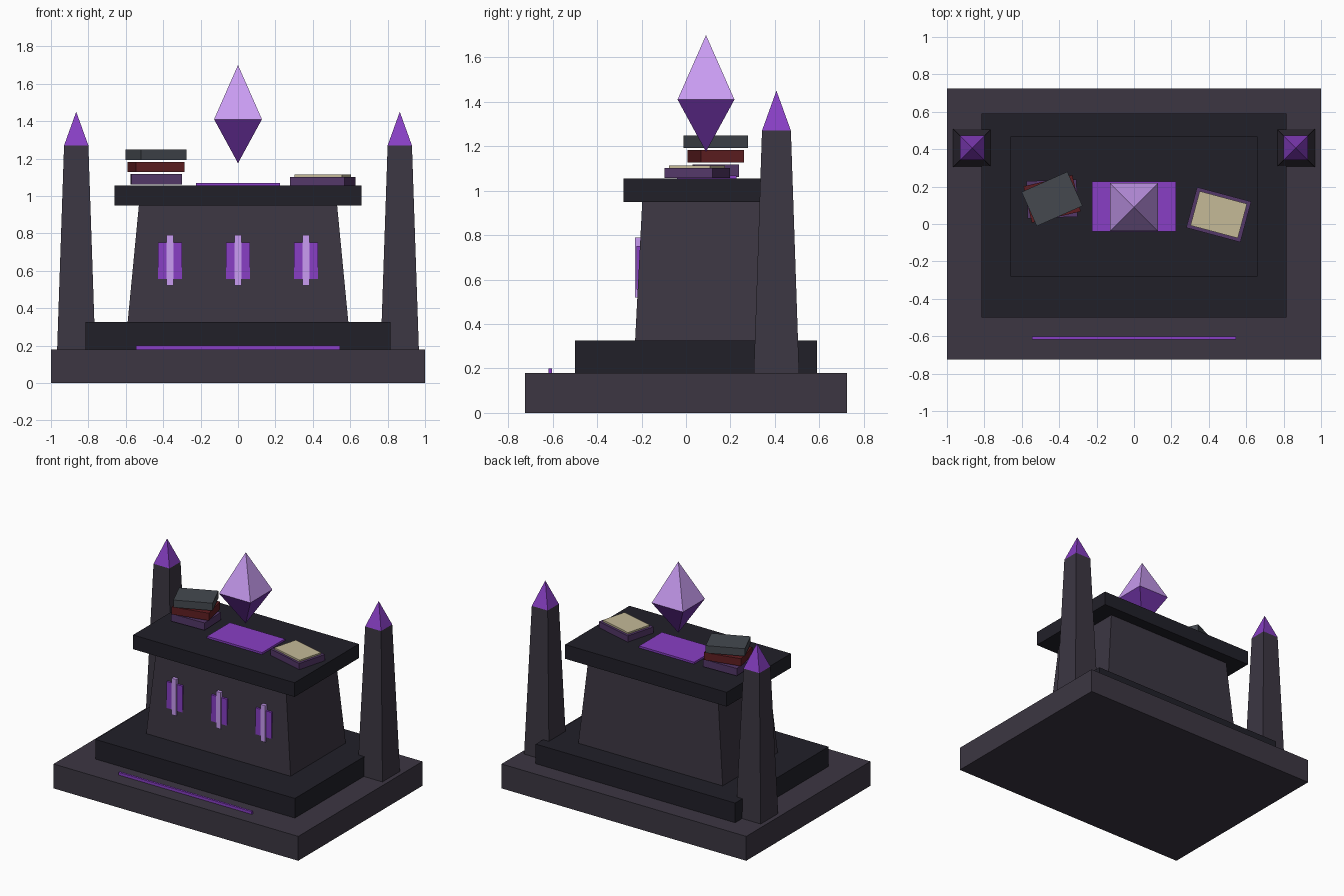
import bpy, bmesh
from math import radians
from mathutils import Matrix

if "Cube" in bpy.data.objects:
    bpy.data.objects.remove(bpy.data.objects["Cube"])


def material(name, r, g, b):
    m = bpy.data.materials.new(name)
    m.diffuse_color = [(c / 255) ** 2.2 for c in (r, g, b)] + [1]
    m.use_nodes = True
    m.node_tree.nodes["Principled BSDF"].inputs["Base Color"].default_value = m.diffuse_color
    return m


STONE = material("stone", 62, 57, 68)
DARK = material("dark_stone", 38, 37, 45)
PURPLE = material("purple", 135, 65, 195)
LIGHT = material("light_purple", 200, 155, 242)
DEEP = material("deep_purple", 112, 55, 165)
PLUM = material("plum_cover", 84, 58, 104)
RED = material("red_cover", 95, 35, 38)
GREY = material("grey_cover", 70, 74, 80)
PAPER = material("paper", 195, 184, 150)


def loft(name, mat, centre, levels, rot=0):
    """Stack of rectangles (half x, half y, z); a zero-size level becomes a point."""
    bm = bmesh.new()
    rings = []
    for hx, hy, z in levels:
        corners = [(-1, -1), (1, -1), (1, 1), (-1, 1)] if hx else [(0, 0)]
        rings.append([bm.verts.new((sx * hx, sy * hy, z)) for sx, sy in corners])
    for a, b in zip(rings, rings[1:]):
        for i in range(4):
            j = (i + 1) % 4
            quad = [a[i % len(a)], a[j % len(a)], b[j % len(b)], b[i % len(b)]]
            bm.faces.new(list(dict.fromkeys(quad)))
    for ring in (rings[0], rings[-1]):
        if len(ring) == 4:
            bm.faces.new(ring)
    bmesh.ops.recalc_face_normals(bm, faces=bm.faces)
    bm.transform(Matrix.Rotation(radians(rot), 4, 'Z'))
    mesh = bpy.data.meshes.new(name)
    bm.to_mesh(mesh)
    bm.free()
    mesh.materials.append(mat)
    ob = bpy.data.objects.new(name, mesh)
    ob.location = (*centre, 0)
    bpy.context.collection.objects.link(ob)
    return ob


def box(name, mat, centre, size, z0, z1, rot=0):
    hx, hy = size[0] / 2, size[1] / 2
    return loft(name, mat, centre, [(hx, hy, z0), (hx, hy, z1)], rot)


# Stepped plinth, tapered altar body and table slab
box("base", STONE, (0, 0), (2, 1.45), 0, 0.18)
box("step", DARK, (0, 0.045), (1.63, 1.09), 0.18, 0.325)
loft("altar_body", STONE, (0, 0.093), [(0.59, 0.322, 0.325), (0.53, 0.29, 0.95)])
box("altar_top", DARK, (0, 0.093), (1.32, 0.75), 0.95, 1.055)

# Glowing strip on the base and cloth on the table
box("glow_strip", PURPLE, (0, -0.61), (1.09, 0.016), 0.18, 0.2)
box("altar_cloth", PURPLE, (0, 0.093), (0.45, 0.267), 1.055, 1.069)

# Runes on the front face
for i, x in enumerate((-0.364, 0, 0.364)):
    box(f"rune_plate_{i}", PURPLE, (x, -0.207), (0.128, 0.03), 0.555, 0.75)
    box(f"rune_bar_{i}", LIGHT, (x, -0.212), (0.038, 0.034), 0.52, 0.79)

# Obelisks at the rear corners
for side, x in (("left", -0.865), ("right", 0.865)):
    loft(f"obelisk_{side}", STONE, (x, 0.407), [(0.102, 0.102, 0.18), (0.065, 0.065, 1.27)])
    loft(f"obelisk_cap_{side}", PURPLE, (x, 0.407), [(0.065, 0.065, 1.27), (0, 0, 1.45)])

# Floating crystal in two tones
crystal = loft("crystal", LIGHT, (0, 0.09), [(0, 0, 1.175), (0.128, 0.128, 1.41), (0, 0, 1.70)])
crystal.data.materials.append(DEEP)
for face in crystal.data.polygons:
    face.material_index = int(face.center.z < 1.41)

# Stack of twisted books
for name, mat, z, rot in (("book_bottom", PLUM, 1.09, 2),
                          ("book_middle", RED, 1.155, 13),
                          ("book_top", GREY, 1.22, 24)):
    box(name, mat, (-0.438, 0.134), (0.268, 0.2), z - 0.0275, z + 0.0275, rot)

# Open book with page block
box("open_book_cover", PLUM, (0.453, 0.05), (0.3, 0.225), 1.056, 1.102, -15)
box("open_book_pages", PAPER, (0.453, 0.05), (0.262, 0.19), 1.102, 1.114, -15)
